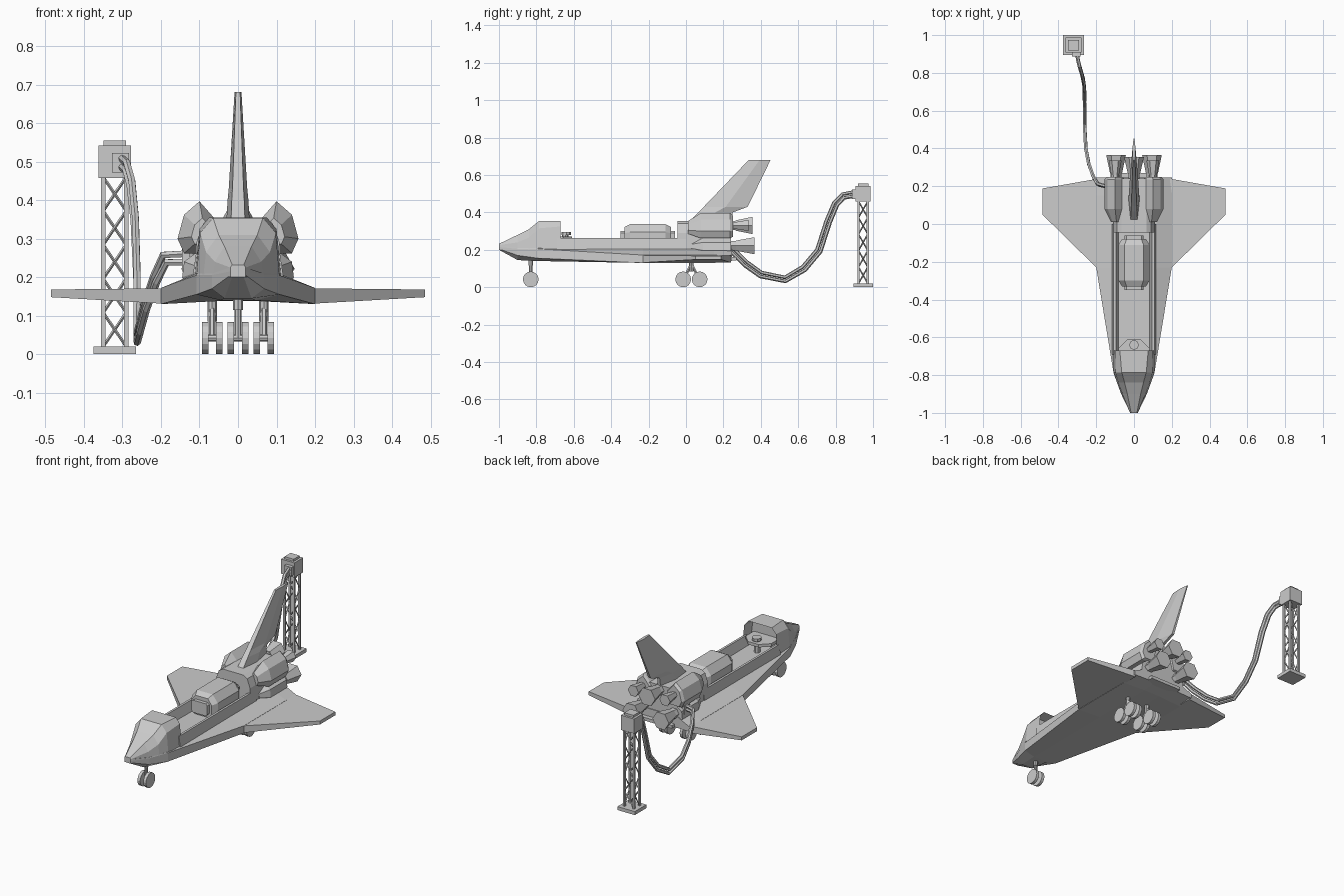
import bpy, bmesh, math
from mathutils import Vector

if "Cube" in bpy.data.objects:
    bpy.data.objects.remove(bpy.data.objects["Cube"])


def make(name, bm):
    bmesh.ops.recalc_face_normals(bm, faces=bm.faces)
    me = bpy.data.meshes.new(name)
    bm.to_mesh(me)
    bm.free()
    ob = bpy.data.objects.new(name, me)
    bpy.context.collection.objects.link(ob)
    return ob


def loft(name, rings, recess=None):
    """Skin a list of equal-sized point rings; optionally sink the last cap."""
    bm = bmesh.new()
    vs = [[bm.verts.new(p) for p in r] for r in rings]
    n = len(vs[0])
    for a, b in zip(vs, vs[1:]):
        for i in range(n):
            j = (i + 1) % n
            bm.faces.new((a[i], a[j], b[j], b[i]))
    bm.faces.new(vs[0])
    cap = bm.faces.new(vs[-1])
    if recess:
        bmesh.ops.recalc_face_normals(bm, faces=bm.faces)
        bmesh.ops.inset_region(bm, faces=[cap], thickness=recess[0])
        bmesh.ops.translate(bm, verts=cap.verts, vec=recess[1])
    return make(name, bm)


def sym(y, half):
    """Symmetric ring at y from a half contour of (x, z)."""
    return [(x, y, z) for x, z in half] + [(-x, y, z) for x, z in reversed(half)]


def box(name, c, s):
    x, y, z = (v / 2 for v in s)
    return loft(name, [[(c[0] + a * x, c[1] + b * y, c[2] + k * z)
                        for a, b in ((-1, -1), (1, -1), (1, 1), (-1, 1))] for k in (-1, 1)])


def rod(name, a, b, r1, r2=None, sides=4, spin=0):
    """Cylinder or cone between two points."""
    a, b = Vector(a), Vector(b)
    q = (b - a).to_track_quat('Z', 'Y')
    rings = []
    for p, r in ((a, r1), (b, r1 if r2 is None else r2)):
        rings.append([p + q @ Vector((r * math.cos(t), r * math.sin(t), 0))
                      for t in (spin + 2 * math.pi * i / sides for i in range(sides))])
    return loft(name, rings)


# Lower hull with flat belly and strakes: y, belly x, belly z, chine x, chine z low/high, shoulder x, z
hull = [(-1, .015, .20, .02, .205, .215, .02, .225),
        (-.9, .035, .145, .068, .17, .205, .066, .21),
        (-.79, .045, .14, .108, .155, .205, .107, .21),
        (-.23, .05, .138, .2, .13, .172, .118, .205),
        (.15, .05, .138, .2, .13, .172, .118, .205),
        (.245, .05, .145, .2, .14, .165, .118, .205)]
loft("lower_hull", [sym(y, [(bx, bz), (cx, c0), (cx, c1), (sx, sz)])
                    for y, bx, bz, cx, c0, c1, sx, sz in hull])

# Cabin with hollow rear
cabin = [(-1, (.02, .2), (.02, .225), (.015, .232)),
         (-.9, (.066, .2), (.06, .24), (.035, .28)),
         (-.84, (.09, .2), (.083, .265), (.05, .31)),
         (-.785, (.108, .2), (.098, .315), (.065, .354)),
         (-.67, (.113, .2), (.1, .325), (.075, .355))]
loft("cabin", [sym(y, list(h)) for y, *h in cabin], recess=(.013, (0, -.06, 0)))

# Cargo bay walls and wings
for side, s in (("left", -1), ("right", 1)):
    wall = [(.118, .2), (.109, .262), (.096, .262), (.08, .2)]
    loft(side + "_bay_wall", [[(s * x, y, z) for x, z in wall] for y in (-.69, 0)])
    loft(side + "_wing", [[(s * x, y0, z0), (s * x, y1, z0), (s * x, y1, z1), (s * x, y0, z1)]
                          for x, y0, y1, z0, z1 in ((.19, -.24, .24, .131, .171),
                                                    (.485, .05, .188, .148, .168))])

# Docking platform and hatch behind the cabin
rod("docking_platform", (0, -.69, .255), (0, -.69, .272), .088, sides=8, spin=math.pi / 8)
rod("docking_post", (0, -.645, .19), (0, -.645, .28), .018, sides=8)
rod("docking_hatch", (0, -.64, .278), (0, -.64, .294), .026, sides=8)

# Cargo module
module = [(.055, .2), (.082, .225), (.082, .295), (.05, .337)]
loft("cargo_module", [sym(y, [(x * k, .265 + (z - .265) * k) for x, z in module])
                      for y, k in ((-.33, .78), (-.3, 1), (-.11, 1), (-.08, .78))])
for name, y0, y1 in (("cargo_front_cap", -.35, -.32), ("cargo_rear_cap", -.09, -.06)):
    loft(name, [sym(y, [(.04, .23), (.05, .24), (.05, .29), (.04, .3)]) for y in (y0, y1)])

# Aft body and flap
aft = [(.113, .19), (.108, .29), (.09, .34), (.065, .355)]
loft("aft_body", [sym(y, aft) for y in (-.045, .24)])
box("body_flap", (0, .22, .152), (.2, .1, .018))

# Rear pods, each with a small nozzle and a main engine below
pod = [(.10, .397), (.14, .362), (.157, .3), (.14, .262), (.07, .262), (.05, .34)]
lower = [(.10, .27), (.14, .24), (.145, .2), (.13, .17), (.07, .17), (.06, .25)]


def bell(name, x, y0, y1, z, r, drop=0.0):
    mid = y0 + (y1 - y0) * .25
    rod(name + "_neck", (x, y0 - .02, z), (x, mid, z), r * .55, sides=6)
    rod(name, (x, mid - .005, z), (x, y1, z + drop), r * .6, r, sides=6)


for side, s in (("left", -1), ("right", 1)):
    loft(side + "_pod", [[(s * (.085 + (x - .085) * k), y, .31 + (z - .31) * k) for x, z in pod]
                         for y, k in ((.01, .5), (.08, 1), (.235, 1), (.25, .85))])
    loft(side + "_aft_fairing", [[(s * (.085 + (x - .085) * k), y, .22 + (z - .22) * k)
                                  for x, z in lower] for y, k in ((.03, .5), (.09, 1), (.24, 1))])
    bell(side + "_main_engine", s * .095, .24, .365, .222, .052)
    bell(side + "_pod_nozzle", s * .1, .24, .335, .33, .034)
bell("upper_main_engine", 0, .24, .355, .33, .053)

# Tail fin
fin = [(.33, .0, .24, .031), (.40, .065, .25, .027), (.43, .095, .33, .024), (.68, .335, .452, .009)]
loft("tail_fin", [[(t * .6, a, z), (t, a + (b - a) * .5, z), (t * .3, b, z),
                   (-t * .3, b, z), (-t, a + (b - a) * .5, z), (-t * .6, a, z)]
                  for z, a, b, t in fin])


# Landing gear
def wheels(name, x, y):
    for k in (-1, 1):
        rod(name + "_wheel", (x + k * .01, y, .042), (x + k * .027, y, .042), .042, sides=16)
    rod(name + "_axle", (x - .02, y, .042), (x + .02, y, .042), .009, sides=8)


wheels("nose", 0, -.83)
rod("nose_strut", (0, -.83, .04), (0, -.83, .16), .009, sides=8)
rod("nose_strut_sleeve", (0, -.83, .115), (0, -.83, .16), .013, sides=8)
for side, s in (("left", -1), ("right", 1)):
    for end, y in (("front", -.015), ("rear", .073)):
        wheels(side + "_" + end, s * .067, y)
        rod(side + "_" + end + "_strut", (s * .067, y, .04), (s * .067, .029, .125), .008, sides=6)
    rod(side + "_main_strut", (s * .067, .029, .085), (s * .067, .029, .15), .012, sides=8)

# Service tower
TX, TY, H = -.32, .947, .03
box("tower_base", (TX, TY, .01), (.11, .105, .02))
box("tower_head", (TX, TY, .5), (.084, .08, .084))
box("tower_cap", (TX, TY, .548), (.058, .055, .014))
corners = [(TX + a * H, TY + b * .025) for a, b in ((-1, -1), (1, -1), (1, 1), (-1, 1))]
levels = [.02 + .44 * i / 5 for i in range(6)]
for i, p in enumerate(corners):
    q = corners[(i + 1) % 4]
    rod("tower_leg", (*p, .015), (*p, .465), .008, spin=math.pi / 4)
    for k in range(5):
        a, b = (p, q) if k % 2 else (q, p)
        rod("tower_brace", (*a, levels[k]), (*b, levels[k + 1]), .004)
box("tower_hose_socket", (-.305, .9, .497), (.045, .025, .05))
box("hull_hose_socket", (-.135, .195, .245), (.02, .05, .06))

# Twin hoses sagging between hull and tower
path = [Vector(p) for p in (
    (-.13, .195, .25), (-.19, .21, .248), (-.215, .25, .195), (-.24, .32, .125), (-.255, .4, .068),
    (-.262, .53, .042), (-.262, .63, .1), (-.262, .71, .195), (-.268, .76, .35), (-.278, .8, .445),
    (-.29, .84, .487), (-.305, .91, .5))]
for name, off in (("upper_hose", .011), ("lower_hose", -.011)):
    cu = bpy.data.curves.new(name, 'CURVE')
    cu.dimensions = '3D'
    cu.bevel_depth = .01
    cu.bevel_resolution = 1
    cu.use_fill_caps = True
    sp = cu.splines.new('POLY')
    sp.points.add(len(path) - 1)
    for i, p in enumerate(path):
        t = (path[min(i + 1, len(path) - 1)] - path[max(i - 1, 0)]).normalized()
        n = Vector((t.y, -t.x, 0)).normalized().cross(t)
        sp.points[i].co = (*(p + n * off), 1)
    sp.use_smooth = False
    bpy.context.collection.objects.link(bpy.data.objects.new(name, cu))
